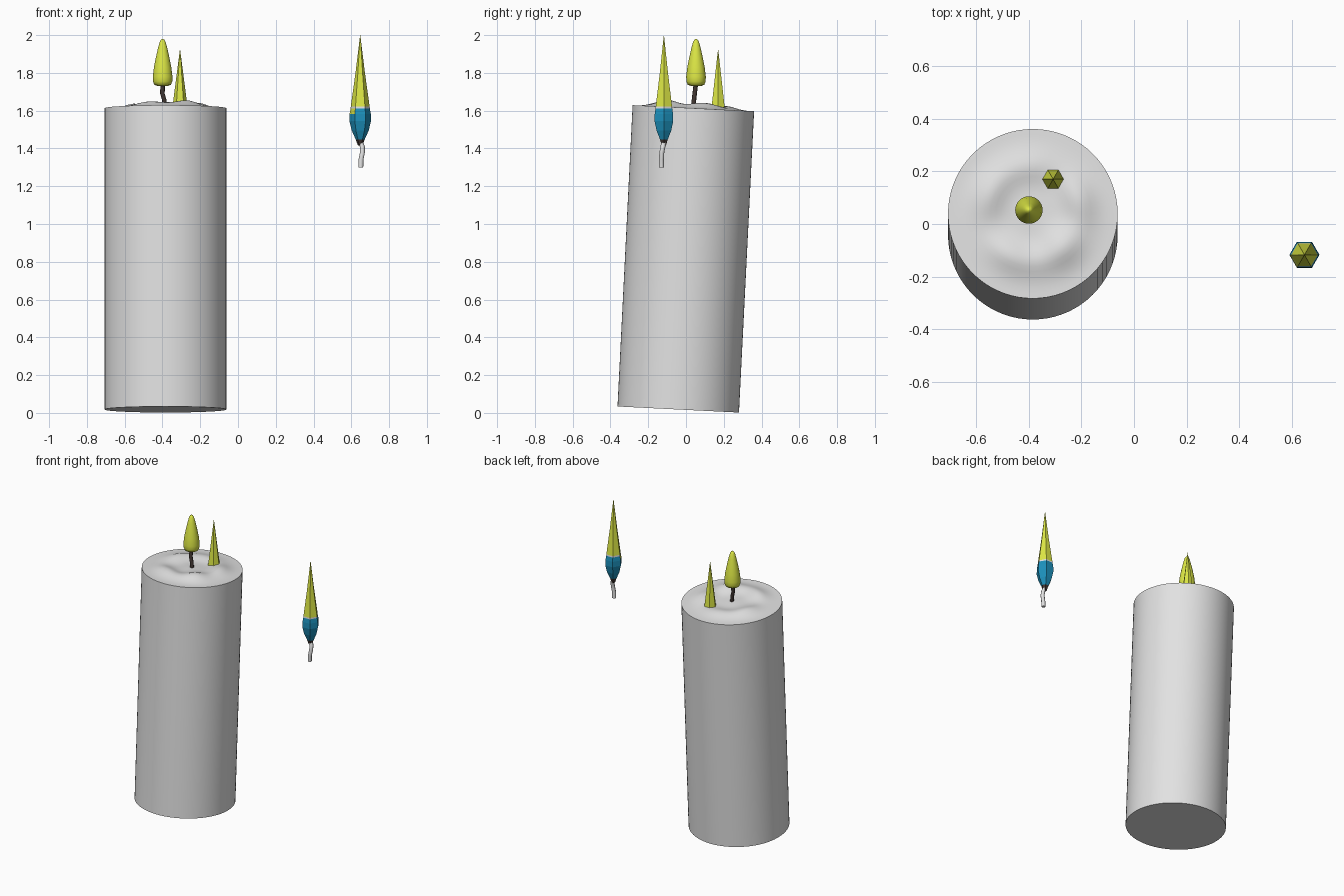
import bpy, bmesh, math
from mathutils import Matrix, Vector

if "Cube" in bpy.data.objects:
    bpy.data.objects.remove(bpy.data.objects["Cube"])


def material(name, rgb):
    m = bpy.data.materials.new(name)
    m.diffuse_color = (*rgb, 1)
    m.use_nodes = True
    m.node_tree.nodes["Principled BSDF"].inputs["Base Color"].default_value = m.diffuse_color
    return m


WAX = material("pale wax", (0.76, 0.76, 0.76))
FLAME = material("flame yellow", (0.72, 0.80, 0.06))
BLUE = material("flame blue", (0.012, 0.28, 0.50))
BROWN = material("burnt wick", (0.05, 0.035, 0.03))


def finish(name, bm, mats, smooth=None):
    bmesh.ops.remove_doubles(bm, verts=bm.verts, dist=1e-5)
    bmesh.ops.recalc_face_normals(bm, faces=bm.faces)
    me = bpy.data.meshes.new(name)
    bm.to_mesh(me)
    bm.free()
    for m in mats:
        me.materials.append(m)
    ob = bpy.data.objects.new(name, me)
    bpy.context.collection.objects.link(ob)
    if smooth:
        bpy.ops.object.select_all(action='DESELECT')
        ob.select_set(True)
        bpy.context.view_layer.objects.active = ob
        bpy.ops.object.shade_smooth_by_angle(angle=math.radians(smooth))
    return ob


def loft(bm, rings):
    """Skin a list of equally long point rings and cap both ends."""
    rows = [[bm.verts.new(p) for p in ring] for ring in rings]
    n = len(rows[0])
    for a, b in zip(rows, rows[1:]):
        for i in range(n):
            j = (i + 1) % n
            bm.faces.new((a[i], a[j], b[j], b[i]))
    bm.faces.new(rows[0][::-1])
    bm.faces.new(rows[-1])


def ring(x, y, z, r, n):
    return [Vector((x + r * math.cos(2 * math.pi * i / n),
                    y + r * math.sin(2 * math.pi * i / n), z)) for i in range(n)]


def turned(name, x, y, profile, n, mats, smooth=None, paint=None):
    bm = bmesh.new()
    loft(bm, [ring(x, y, z, r, n) for r, z in profile])
    if paint:
        for f in bm.faces:
            f.material_index = paint(f.calc_center_median() - Vector((x, y, 0)))
    return finish(name, bm, mats, smooth)


def wick(name, path, r, mat):
    bm = bmesh.new()
    loft(bm, [ring(*p, r, 8) for p in path])
    return finish(name, bm, [mat], 50)


# Leaning candle body with a melted, rippled top
RADIUS, HEIGHT, SIDES = 0.322, 1.597, 72


def melt(x, y):
    r, a = math.hypot(x, y), math.atan2(y, x)
    ridge = 0.020 * math.exp(-((r - 0.18) / 0.06) ** 2)
    ridge *= 1 + 0.35 * math.sin(3 * a + 0.6) + 0.2 * math.sin(5 * a)
    hump = 0.020 * math.exp(-((x - 0.11) ** 2 + (y + 0.11) ** 2) / 0.006)
    pool = 0.006 * math.exp(-(r / 0.08) ** 2)
    return (ridge + hump + pool) * min(1, (RADIUS - r) / 0.06)


bm = bmesh.new()
rings = [ring(0, 0, 0, RADIUS, SIDES), ring(0, 0, HEIGHT, RADIUS, SIDES)]
for k in range(15, 0, -1):
    row = ring(0, 0, HEIGHT, RADIUS * k / 16, SIDES)
    for p in row:
        p.z += melt(p.x, p.y)
    rings.append(row)
loft(bm, rings)
bmesh.ops.transform(bm, verts=bm.verts, matrix=Matrix.Translation((-0.384, -0.041, 0.018))
                    @ Matrix.Rotation(math.radians(-2.87), 4, 'X'))
finish("candle_body", bm, [WAX], 40)

# Main wick and its rounded flame
wick("candle_wick", [(-0.385, 0.04, 1.60), (-0.39, 0.042, 1.655), (-0.400, 0.046, 1.69),
                     (-0.399, 0.053, 1.75)], 0.012, BROWN)
turned("round_flame", -0.399, 0.053,
       [(0.028, 1.731), (0.044, 1.737), (0.051, 1.755), (0.052, 1.78), (0.046, 1.83),
        (0.036, 1.88), (0.025, 1.93), (0.016, 1.963), (0.008, 1.977), (0.001, 1.98)],
       32, [FLAME], 60)

# Small six-sided flame beside the wick
turned("small_cone_flame", -0.307, 0.17, [(0.041, 1.612), (0.0005, 1.925)], 6, [FLAME])


# Separate floating flame: blue base, pale seam, yellow tip
def flame_paint(c):
    if c.z > 1.618:
        return 0
    if c.z > 1.610:
        return 2
    if c.z > 1.585 and c.x < -0.02 and c.y < -0.01:
        return 0
    return 3 if c.z < 1.445 else 1


turned("floating_flame", 0.647, -0.117,
       [(0.012, 1.415), (0.024, 1.448), (0.045, 1.495), (0.057, 1.545), (0.056, 1.583),
        (0.051, 1.611), (0.050, 1.621), (0.025, 1.80), (0.0005, 2.0)],
       6, [FLAME, BLUE, WAX, BROWN], None, flame_paint)
wick("floating_wick", [(0.650, -0.130, 1.30), (0.651, -0.130, 1.34), (0.659, -0.128, 1.38),
                       (0.658, -0.122, 1.41), (0.648, -0.117, 1.44)], 0.013, WAX)
